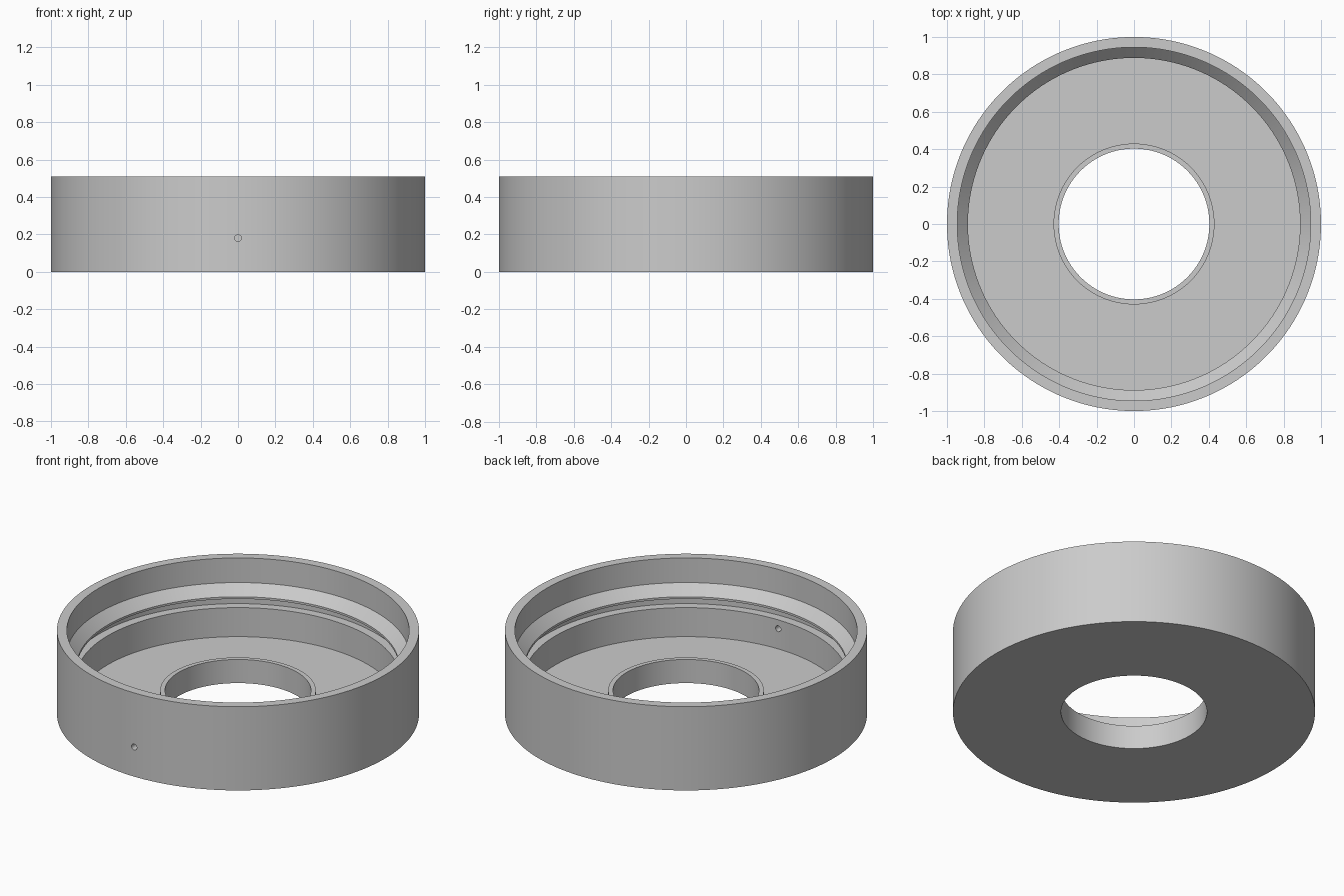
import bpy
import bmesh
from math import cos, sin, pi

SEGMENTS = 144
HEIGHT = 0.51

cube = bpy.data.objects.get("Cube")
if cube:
    bpy.data.objects.remove(cube, do_unlink=True)

grey = bpy.data.materials.new("plain grey")
grey.use_nodes = True
colour = (0.6, 0.6, 0.6, 1)
grey.diffuse_color = colour
grey.node_tree.nodes["Principled BSDF"].inputs["Base Color"].default_value = colour


def lathe(name, profile):
    """Revolve a closed (radius, z) outline around the z axis."""
    bm = bmesh.new()
    rings = []
    for i in range(SEGMENTS):
        a = 2 * pi * (i + 0.5) / SEGMENTS
        rings.append([bm.verts.new((r * cos(a), r * sin(a), z)) for r, z in profile])
    n = len(profile)
    for i, ring in enumerate(rings):
        following = rings[(i + 1) % SEGMENTS]
        for j in range(n):
            k = (j + 1) % n
            bm.faces.new((ring[j], following[j], following[k], ring[k]))
    bmesh.ops.recalc_face_normals(bm, faces=bm.faces)
    mesh = bpy.data.meshes.new(name)
    bm.to_mesh(mesh)
    bm.free()
    obj = bpy.data.objects.new(name, mesh)
    bpy.context.collection.objects.link(obj)
    mesh.materials.append(grey)
    return obj


# Cup body: outer wall, rim, sloped shoulder, ring groove, floor and raised collar
body = lathe("round_housing", [
    (0.403, 0), (1, 0), (1, HEIGHT),
    (0.945, HEIGHT), (0.945, 0.36),      # rim and upper bore
    (0.888, 0.30), (0.888, 0.287),       # sloped shoulder and lip
    (0.94, 0.287), (0.94, 0.234),        # groove
    (0.888, 0.234), (0.888, 0.057),      # lower bore
    (0.43, 0.057), (0.43, 0.144),        # floor and collar
    (0.403, 0.144),
])

# Small hole drilled through the front wall
bpy.ops.mesh.primitive_cylinder_add(vertices=24, radius=0.018, depth=0.3,
                                    location=(0, -0.95, 0.18),
                                    rotation=(pi / 2, 0, 0))
drill = bpy.context.object
drill.name = "hole_cutter"
drill.hide_render = True
drill.data.materials.append(grey)

cut = body.modifiers.new("front_hole", "BOOLEAN")
cut.operation = "DIFFERENCE"
cut.solver = "EXACT"
cut.object = drill

bpy.ops.object.select_all(action="DESELECT")
body.select_set(True)
bpy.context.view_layer.objects.active = body
bpy.ops.object.modifier_apply(modifier=cut.name)
bpy.data.objects.remove(drill, do_unlink=True)

# Smooth round walls with sharp edges kept
bpy.ops.object.shade_smooth_by_angle(angle=pi / 6)
